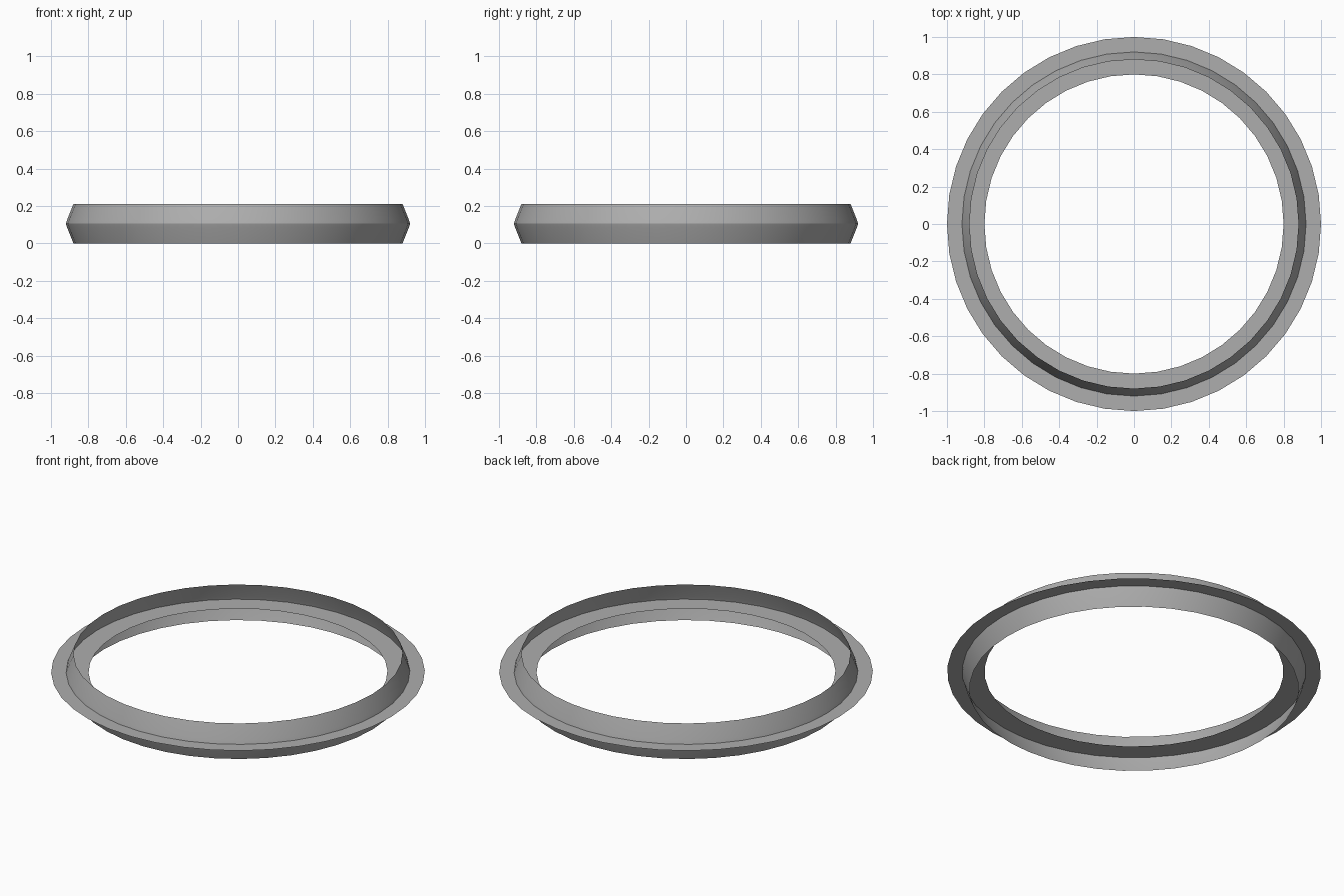
import bpy, bmesh, math

if "Cube" in bpy.data.objects:
    bpy.data.objects.remove(bpy.data.objects["Cube"])

SIDES = 40

# Mid grey paint
grey = bpy.data.materials.new("mid_grey")
grey.diffuse_color = (0.42, 0.42, 0.42, 1.0)
grey.use_nodes = True
grey.node_tree.nodes["Principled BSDF"].inputs["Base Color"].default_value = grey.diffuse_color


def revolve(name, profile):
    """Spin an open (radius, z) profile around z into a thin sheet."""
    bm = bmesh.new()
    rings = []
    for r, z in profile:
        rings.append([bm.verts.new((r * math.cos(2 * math.pi * i / SIDES),
                                    r * math.sin(2 * math.pi * i / SIDES), z))
                      for i in range(SIDES)])
    for a, b in zip(rings, rings[1:]):
        for i in range(SIDES):
            j = (i + 1) % SIDES
            bm.faces.new((a[i], a[j], b[j], b[i]))
    mesh = bpy.data.meshes.new(name)
    bm.to_mesh(mesh)
    bm.free()
    mesh.materials.append(grey)
    obj = bpy.data.objects.new(name, mesh)
    bpy.context.collection.objects.link(obj)
    bpy.ops.object.select_all(action='DESELECT')
    obj.select_set(True)
    bpy.context.view_layer.objects.active = obj
    bpy.ops.object.shade_smooth_by_angle(angle=math.radians(30))
    return obj


# Upright band with a softly rounded ridge around its middle
revolve("ridged_band", [(0.88, 0.0), (0.914, 0.085), (0.92, 0.105),
                        (0.914, 0.125), (0.88, 0.21)])

# Flat flange crossing the band at the ridge
revolve("flat_flange", [(0.80, 0.105), (1.0, 0.105)])
